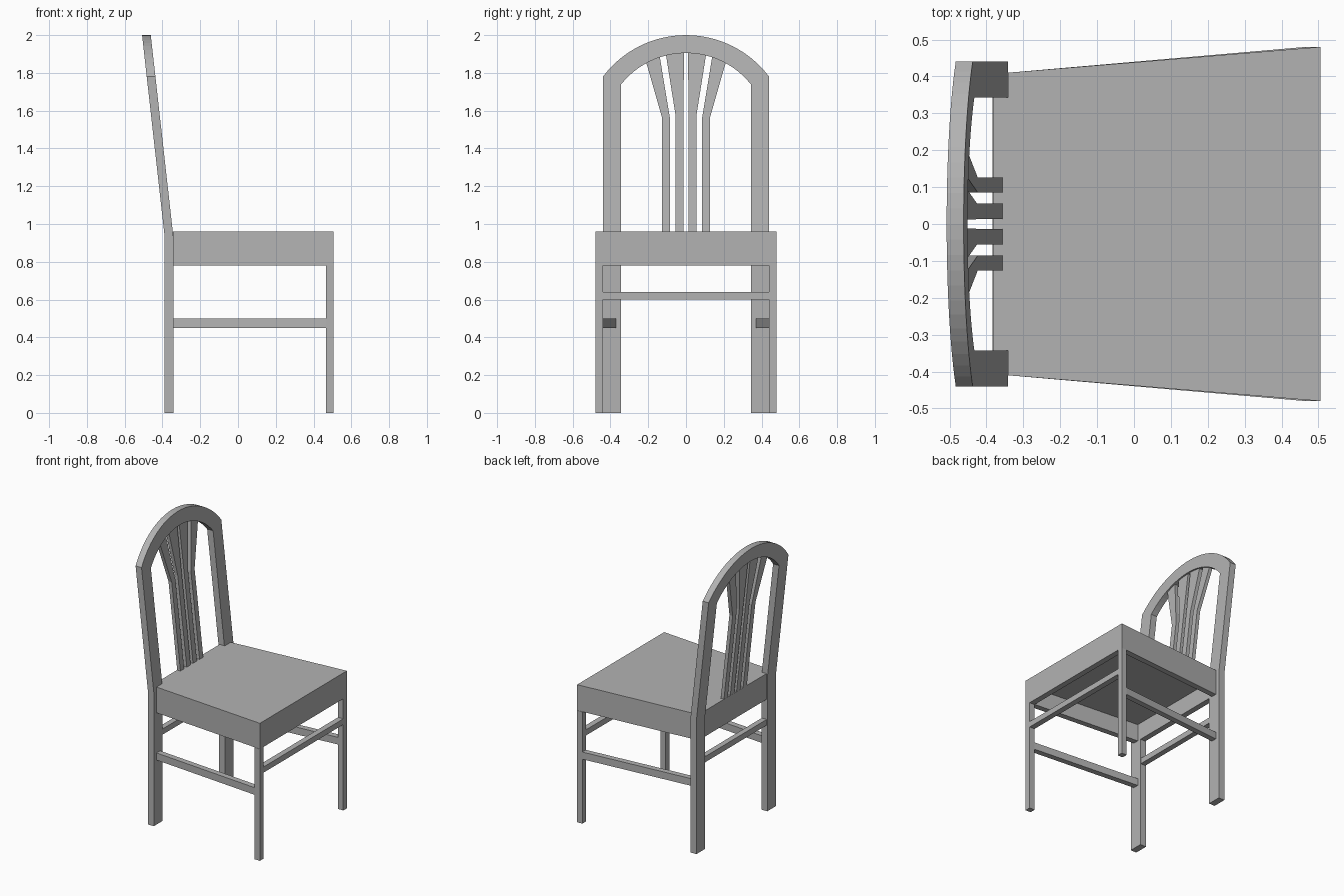
import bpy, bmesh, math

cube = bpy.data.objects.get("Cube")
if cube:
    bpy.data.objects.remove(cube, do_unlink=True)

grey = bpy.data.materials.new("plain grey")
grey.use_nodes = True
colour = (0.45, 0.45, 0.45, 1)
grey.diffuse_color = colour
grey.node_tree.nodes["Principled BSDF"].inputs["Base Color"].default_value = colour

BEND = 0.93    # height where the back starts to lean
LEAN = 0.112   # backward shift per unit of height


def prism(name, outline, to_low, to_high):
    """Join two copies of a 2D outline into a closed solid."""
    bm = bmesh.new()
    low = [bm.verts.new(to_low(*p)) for p in outline]
    high = [bm.verts.new(to_high(*p)) for p in outline]
    bm.faces.new(low)
    bm.faces.new(high[::-1])
    n = len(outline)
    for i in range(n):
        j = (i + 1) % n
        bm.faces.new((low[j], low[i], high[i], high[j]))
    bmesh.ops.recalc_face_normals(bm, faces=bm.faces)
    mesh = bpy.data.meshes.new(name)
    bm.to_mesh(mesh)
    bm.free()
    mesh.materials.append(grey)
    obj = bpy.data.objects.new(name, mesh)
    bpy.context.collection.objects.link(obj)
    return obj


def slab(name, plan, z0, z1):
    """Solid from a plan outline in x, y."""
    return prism(name, plan, lambda x, y: (x, y, z0), lambda x, y: (x, y, z1))


def box(name, x0, x1, y0, y1, z0, z1):
    return slab(name, [(x0, y0), (x1, y0), (x1, y1), (x0, y1)], z0, z1)


def leaning(name, outline, x0, x1):
    """Solid from an outline in y, z that tilts backward."""
    def at(x):
        return lambda y, z: (x - LEAN * (z - BEND), y, z)
    return prism(name, outline, at(x0), at(x1))


def arc(half, top, rise, steps=24):
    """Points of a shallow arch from +half to -half."""
    r = (half ** 2 + rise ** 2) / (2 * rise)
    a = math.asin(half / r)
    angles = [a - 2 * a * i / steps for i in range(steps + 1)]
    return [(r * math.sin(t), top - r + r * math.cos(t)) for t in angles]


# Plan dimensions
BACK, REAR, FRONT = -0.388, -0.342, 0.505
REAR_W, FRONT_W, RAIL = 0.41, 0.48, 0.04
POST_IN, POST_OUT = 0.343, 0.44

# Seat plate with front, rear and side aprons
slab("seat", [(REAR, -REAR_W), (FRONT, -FRONT_W), (FRONT, FRONT_W), (REAR, REAR_W)], 0.90, 0.96)
box("front_apron", FRONT - RAIL, FRONT, -FRONT_W + RAIL, FRONT_W - RAIL, 0.78, 0.90)
box("rear_apron", BACK + 0.006, REAR, -POST_IN, POST_IN, 0.78, 0.96)

# Stretchers across the front and rear
box("front_stretcher", FRONT - RAIL, FRONT, -FRONT_W + RAIL, FRONT_W - RAIL, 0.60, 0.64)
box("rear_stretcher", BACK + 0.005, REAR - 0.003, -POST_IN, POST_IN, 0.60, 0.64)

for side, s in (("left", 1), ("right", -1)):
    # Tapering side rails and the legs
    rail = [(REAR, s * REAR_W), (FRONT, s * FRONT_W),
            (FRONT, s * (FRONT_W - RAIL)), (REAR, s * (REAR_W - RAIL))]
    slab(side + "_apron", rail, 0.78, 0.90)
    short = [(min(x, FRONT - RAIL), y) for x, y in rail]
    slab(side + "_stretcher", short, 0.45, 0.50)
    y0, y1 = sorted((s * (FRONT_W - RAIL), s * FRONT_W))
    box(side + "_front_leg", FRONT - RAIL, FRONT, y0, y1, 0, 0.78)
    y0, y1 = sorted((s * POST_IN, s * POST_OUT))
    box(side + "_rear_leg", BACK, REAR, y0, y1, 0, BEND)

# Arched back frame
outer = arc(POST_OUT, 2.0, 0.22)
inner = arc(POST_IN, 1.905, 0.165)
frame = ([(POST_OUT, BEND)] + outer + [(-POST_OUT, BEND), (-POST_IN, BEND)]
         + inner[::-1] + [(POST_IN, BEND)])
leaning("back_frame", frame, BACK, REAR)

# Fanned slats: lower and upper widths, and the height of the bend
R = (POST_IN ** 2 + 0.165 ** 2) / (2 * 0.165)
for label, a0, a1, b0, b1, bend in (("inner", 0.013, 0.056, 0.011, 0.107, 1.58),
                                    ("outer", 0.085, 0.126, 0.140, 0.212, 1.56)):
    for side, s in (("left", 1), ("right", -1)):
        top = [1.915 - R + math.sqrt(R * R - y * y) for y in (b0, b1)]
        shape = [(a0, BEND), (a1, BEND), (a1, bend), (b1, top[1]), (b0, top[0]), (a0, bend)]
        leaning(f"{side}_{label}_slat", [(s * y, z) for y, z in shape], -0.378, -0.353)
